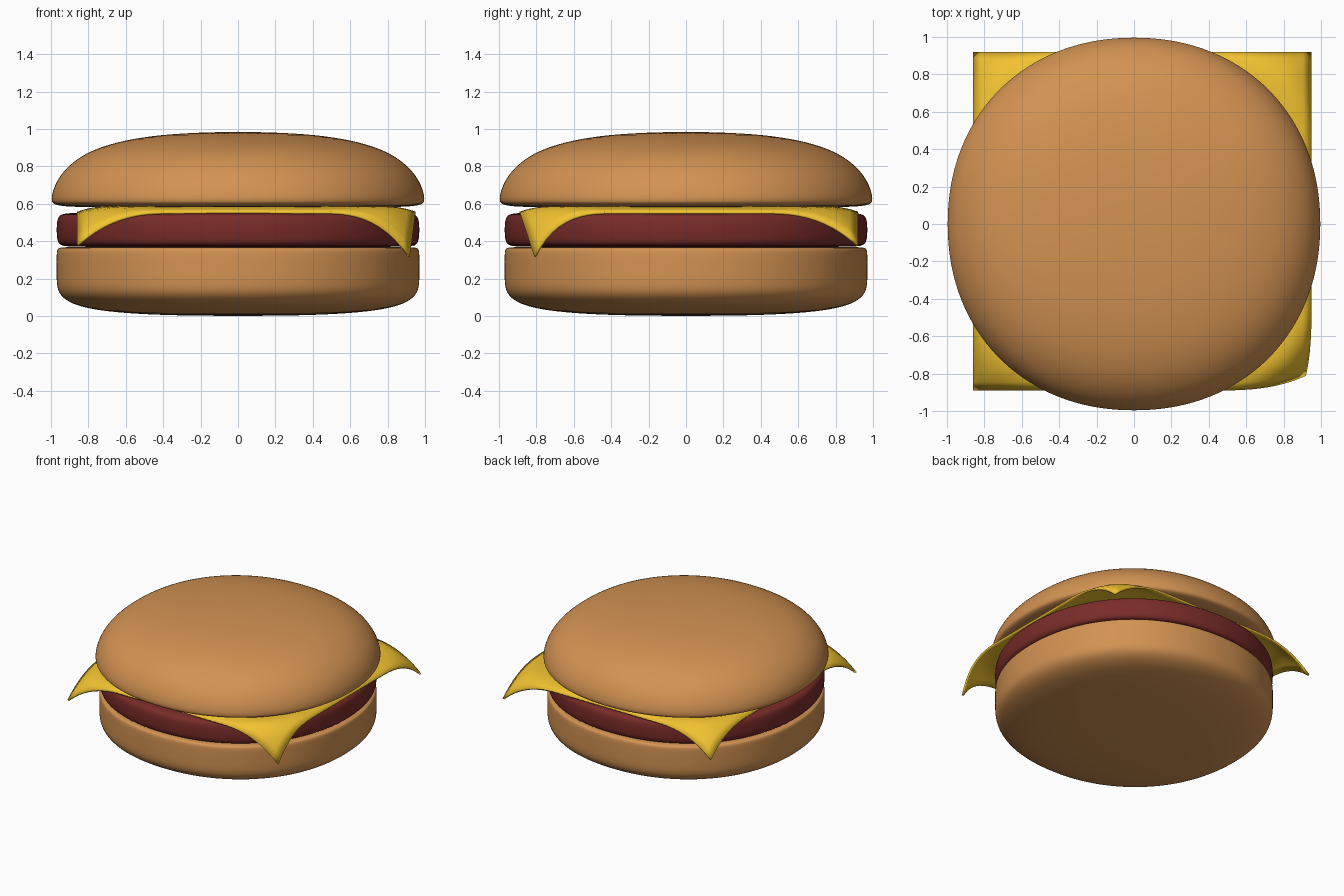
import bpy, bmesh, math

if "Cube" in bpy.data.objects:
    bpy.data.objects.remove(bpy.data.objects["Cube"])


def material(name, rgb):
    m = bpy.data.materials.new(name)
    m.diffuse_color = (*rgb, 1)
    m.use_nodes = True
    m.node_tree.nodes["Principled BSDF"].inputs["Base Color"].default_value = m.diffuse_color
    return m


BUN = material("toasted bread", (0.65, 0.29, 0.085))
MEAT = material("meat", (0.19, 0.025, 0.022))
CHEESE = material("cheese", (0.88, 0.54, 0.03))


def finish(name, bm, mat):
    bmesh.ops.recalc_face_normals(bm, faces=bm.faces)
    me = bpy.data.meshes.new(name)
    bm.to_mesh(me)
    bm.free()
    me.materials.append(mat)
    me.shade_smooth()
    ob = bpy.data.objects.new(name, me)
    bpy.context.collection.objects.link(ob)
    return ob


def round_part(name, profile, mat, n=48, power=2.13):
    """Sweep an (r, z) profile round z on a slightly squared circle; both ends meet the axis."""
    bm = bmesh.new()
    rings = []
    for r, z in profile[1:-1]:
        ring = []
        for i in range(n):
            c, s = math.cos(math.tau * i / n), math.sin(math.tau * i / n)
            k = r / (abs(c) ** power + abs(s) ** power) ** (1 / power)
            ring.append(bm.verts.new((k * c, k * s, z)))
        rings.append(ring)
    ends = [bm.verts.new((0, 0, profile[j][1])) for j in (0, -1)]
    for i in range(n):
        j = (i + 1) % n
        for a, b in zip(rings, rings[1:]):
            bm.faces.new((a[i], a[j], b[j], b[i]))
        bm.faces.new((ends[0], rings[0][j], rings[0][i]))
        bm.faces.new((ends[1], rings[-1][i], rings[-1][j]))
    ob = finish(name, bm, mat)
    sub = ob.modifiers.new("smooth", "SUBSURF")
    sub.levels = sub.render_levels = 2
    return ob


# Buns and patty
round_part("bottom_bun", [(0, 0), (0.4, 0.004), (0.65, 0.018), (0.82, 0.042), (0.91, 0.075),
                          (0.957, 0.115), (0.972, 0.165), (0.972, 0.25), (0.972, 0.34),
                          (0.967, 0.362), (0.94, 0.37), (0.7, 0.37), (0, 0.37)], BUN)
round_part("patty", [(0, 0.37), (0.7, 0.37), (0.92, 0.37), (0.957, 0.38), (0.972, 0.41),
                     (0.972, 0.51), (0.957, 0.54), (0.92, 0.552), (0.7, 0.555), (0, 0.555)], MEAT)
round_part("top_bun", [(0, 0.58), (0.6, 0.58), (0.85, 0.582), (0.95, 0.588), (0.99, 0.598),
                       (1.002, 0.62), (0.99, 0.68), (0.955, 0.75), (0.9, 0.81), (0.82, 0.868),
                       (0.7, 0.917), (0.52, 0.957), (0.3, 0.978), (0, 0.986)], BUN)

# Cheese slice: thin square sheet whose corners droop over the patty
bm = bmesh.new()
H = 0.905
bmesh.ops.create_grid(bm, x_segments=40, y_segments=40, size=H)
for v in bm.verts:
    x, y = v.co.x, v.co.y
    t = max(0, math.hypot(x, y) - 1.0)
    edge = max(0, (max(abs(x), abs(y)) - 0.75) / (H - 0.75))
    z = 0.586 - 0.028 * edge ** 2 - 2.25 * t * t
    if x > 0 > y:  # the front right corner hangs lower and curls inward
        z -= 0.8 * t * t
        x -= 0.4 * t * t
        y += 1.0 * t * t
    v.co = (x + 0.045, y + 0.015, z)
cheese = finish("cheese_slice", bm, CHEESE)
for f in cheese.data.polygons[:1]:
    up = f.normal.z > 0
sol = cheese.modifiers.new("thickness", "SOLIDIFY")
sol.thickness = 0.014
sol.offset = -1 if up else 1
bpy.context.view_layer.objects.active = cheese
cheese.select_set(True)
bpy.ops.object.shade_smooth_by_angle(angle=math.radians(40))
